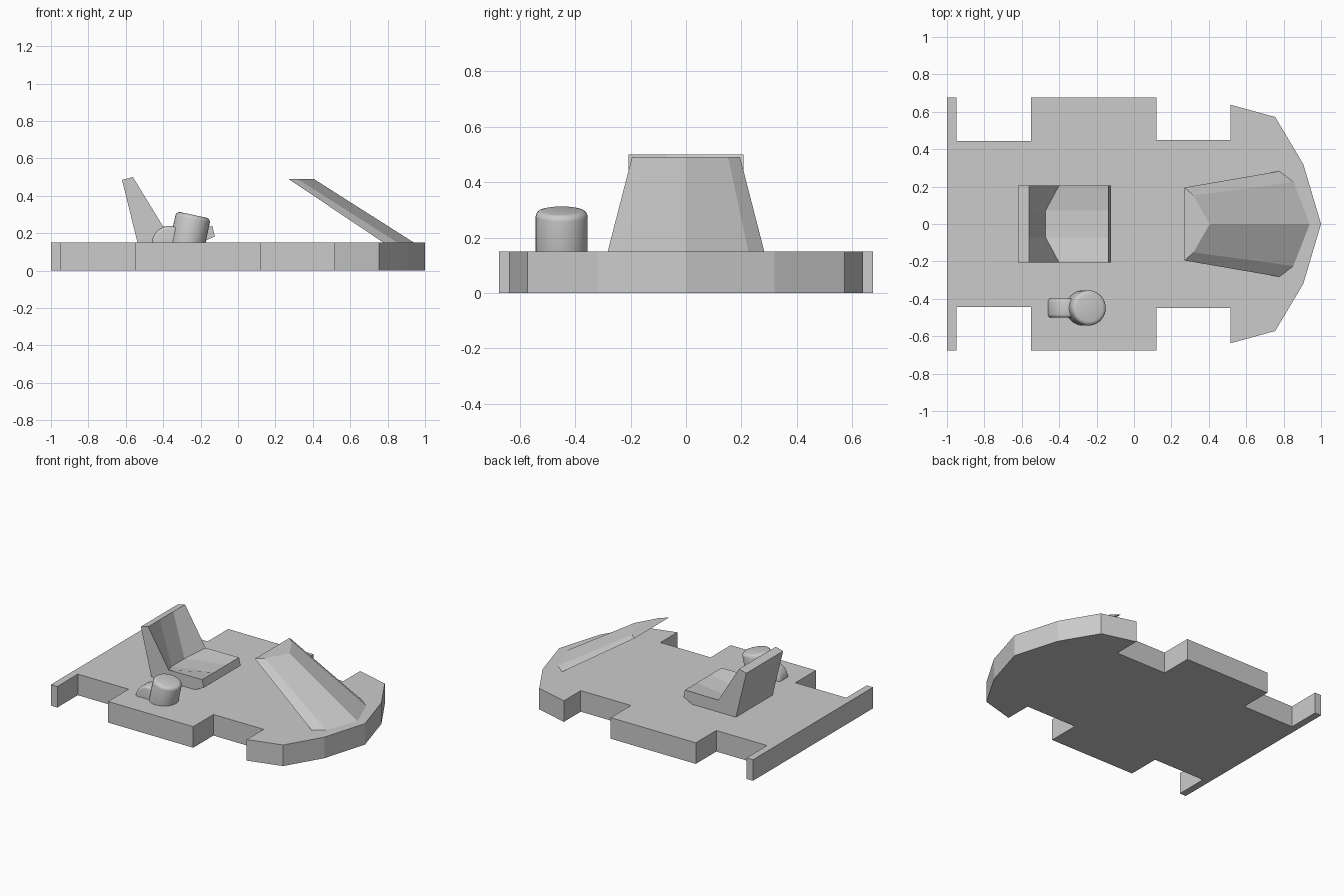
import bpy, bmesh
from math import radians
from mathutils import Matrix

if "Cube" in bpy.data.objects:
    bpy.data.objects.remove(bpy.data.objects["Cube"])


def loft(name, rings):
    """Skin a row of equal-length closed rings and cap both ends."""
    bm = bmesh.new()
    rows = [[bm.verts.new(p) for p in ring] for ring in rings]
    n = len(rows[0])
    for a, b in zip(rows, rows[1:]):
        for i in range(n):
            j = (i + 1) % n
            bm.faces.new((a[i], a[j], b[j], b[i]))
    bm.faces.new(rows[0])
    bm.faces.new(rows[-1])
    bmesh.ops.recalc_face_normals(bm, faces=bm.faces)
    return finish(name, bm)


def finish(name, bm):
    me = bpy.data.meshes.new(name)
    bm.to_mesh(me)
    bm.free()
    ob = bpy.data.objects.new(name, me)
    bpy.context.collection.objects.link(ob)
    return ob


def rounded_cylinder(name, radius, depth, matrix, bevel):
    """Smooth cylinder with rounded rims."""
    bm = bmesh.new()
    bmesh.ops.create_cone(bm, cap_ends=True, segments=32, radius1=radius,
                          radius2=radius, depth=depth)
    rims = [e for e in bm.edges if any(len(f.verts) > 4 for f in e.link_faces)]
    bmesh.ops.bevel(bm, geom=rims, offset=bevel, segments=3, profile=0.5,
                    affect='EDGES')
    bm.transform(matrix)
    ob = finish(name, bm)
    bpy.ops.object.select_all(action='DESELECT')
    bpy.context.view_layer.objects.active = ob
    ob.select_set(True)
    bpy.ops.object.shade_smooth_by_angle(angle=radians(35))
    return ob


def mirrored(half):
    """Half outline at +y, completed at -y (points on y = 0 used once)."""
    return half + [(x, -y) for x, y in reversed(half) if y > 0]


# Floor plate with wheel cut-outs and a faceted nose
floor = mirrored([(-1, .675), (-.95, .675), (-.95, .445), (-.55, .445),
                  (-.55, .675), (.12, .675), (.12, .448), (.515, .448),
                  (.515, .638), (.755, .572), (.905, .32), (1, 0)])
loft("floor_plate", [[(x, y, z) for x, y in floor] for z in (0, .15)])

# Sloping dashboard, faceted on its front side
dash_low = mirrored([(.78, .283), (.855, .225), (.943, 0)])
dash_top = mirrored([(.27, .195), (.318, .152), (.405, 0)])
loft("dashboard", [[(x, y, .148) for x, y in dash_low],
                   [(x, y, .49) for x, y in dash_top]])


# Seat with a hollowed centre strip
def seat_ring(y, crease):
    profile = [(-.535, .14), (-.62, .485), (-.562, .5), crease,
               (-.137, .237), (-.124, .183), (-.215, .14)]
    return [(x, y, z) for x, z in profile]


side, middle = (-.40, .235), (-.472, .19)
loft("seat", [seat_ring(-.207, side), seat_ring(-.073, middle),
              seat_ring(.073, middle), seat_ring(.207, side)])

# Tilted drum beside the seat
rounded_cylinder("control_drum", .094, .24,
                 Matrix.Translation((-.263, -.449, .18))
                 @ Matrix.Rotation(radians(12), 4, 'Y'), .022)

# Half-sunken disc behind the drum
rounded_cylinder("control_disc", .096, .104,
                 Matrix.Translation((-.365, -.449, .143))
                 @ Matrix.Rotation(radians(90), 4, 'X'), .018)
